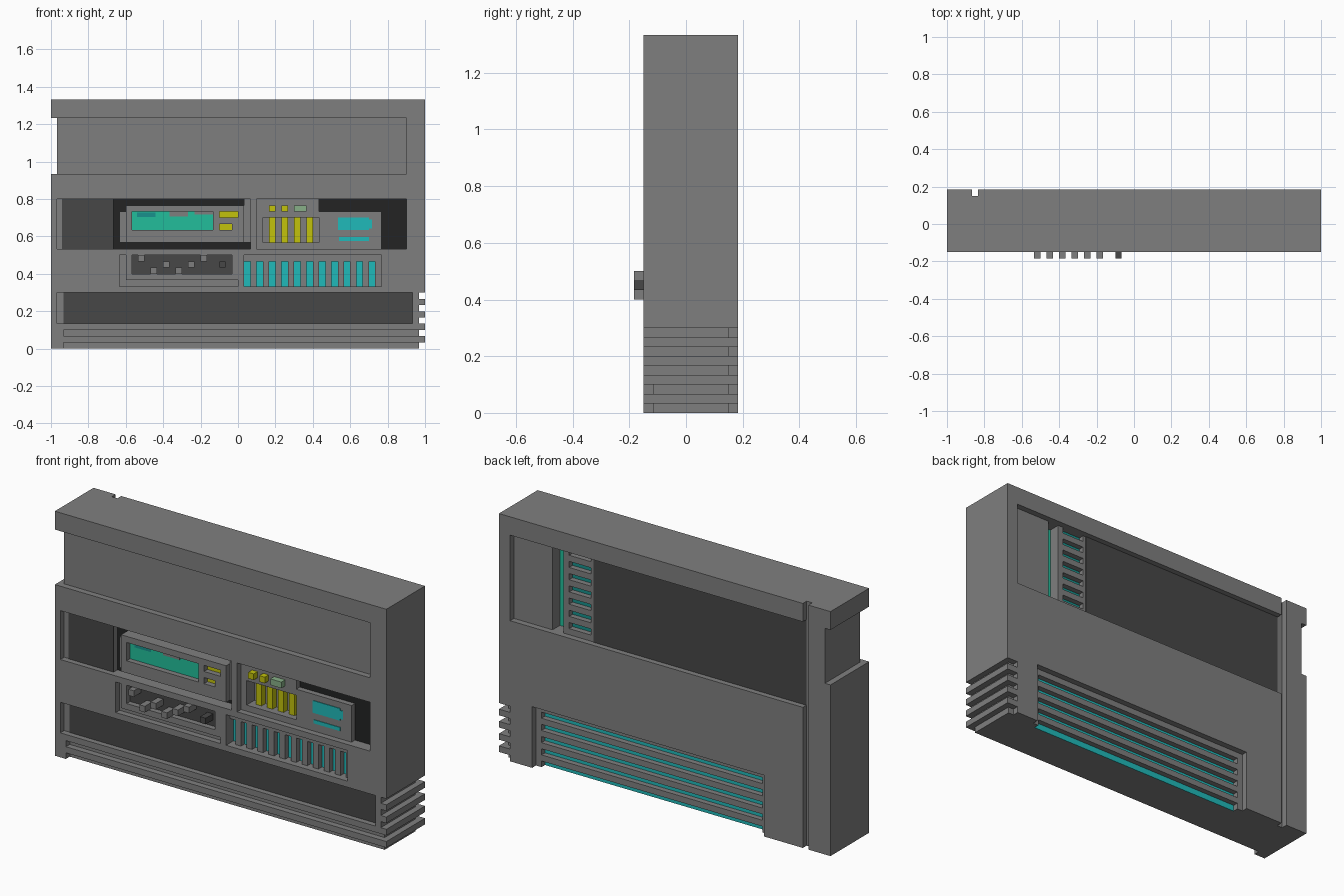
import bpy, bmesh

if "Cube" in bpy.data.objects:
    bpy.data.objects.remove(bpy.data.objects["Cube"], do_unlink=True)

U = 1 / 30  # grid unit: body is 60 x 10 x 40 units


def material(name, r, g, b):
    lin = [(v / 255 / 12.92 if v < 11 else ((v / 255 + 0.055) / 1.055) ** 2.4) for v in (r, g, b)]
    m = bpy.data.materials.new(name)
    m.use_nodes = True
    m.diffuse_color = (*lin, 1)
    m.node_tree.nodes["Principled BSDF"].inputs["Base Color"].default_value = (*lin, 1)
    return m


GREY = material("casing grey", 127, 127, 127)
DARK = material("dark grey", 71, 71, 71)
BLACK = material("black", 35, 36, 36)
CYAN = material("cyan", 32, 186, 186)
TEAL = material("dark teal", 24, 145, 140)
GREEN = material("screen green", 34, 190, 155)
YELLOW = material("yellow", 194, 194, 12)
PALE = material("pale green", 135, 175, 135)


def boxes(name, mat, *specs):
    """One object from boxes given as (x0, x1, y0, y1, z0, z1) in grid units."""
    bm = bmesh.new()
    for x0, x1, y0, y1, z0, z1 in specs:
        vs = bmesh.ops.create_cube(bm, size=1)["verts"]
        for v in vs:
            v.co.x = (x1 if v.co.x > 0 else x0) * U - 1
            v.co.y = (y1 if v.co.y > 0 else y0) * U - 0.15
            v.co.z = (z1 if v.co.z > 0 else z0) * U
    mesh = bpy.data.meshes.new(name)
    bm.to_mesh(mesh)
    bm.free()
    mesh.materials.append(mat)
    ob = bpy.data.objects.new(name, mesh)
    bpy.context.scene.collection.objects.link(ob)
    return ob


def cut(target, *specs):
    """Cut disjoint boxes out of the target."""
    tool = boxes("cutter", GREY, *specs)
    tool.hide_render = True
    mod = target.modifiers.new("cut", "BOOLEAN")
    mod.operation, mod.solver, mod.object = "DIFFERENCE", "EXACT", tool
    bpy.context.view_layer.objects.active = target
    bpy.ops.object.modifier_apply(modifier=mod.name)
    bpy.data.objects.remove(tool, do_unlink=True)


body = boxes("casing", GREY, (0, 60, 0, 10, 0, 40))
FINS = (2, 4, 6, 8)

# Upper front recess, and the notch in the right end
cut(body, (-1, 57, -1, 1, 28, 37))
cut(body, (-1, 1, -1, 11, 28, 37))

# Control bay: two shallow recesses, then the deeper wells
cut(body, (1, 32, -1, 1, 16, 24), (33, 57, -1, 1, 16, 24))
cut(body, (10, 32, -1, 2, 16, 24), (53, 57, -1, 2, 16, 24))
cut(body, (43, 54, -1, 2, 22, 24))
cut(body, (34, 43, -1, 3, 17, 21))

# Slider panel
cut(body, (11, 12, -1, 1, 10, 15), (13, 29, -1, 1, 12, 15))
cut(body, (11, 30, -1, 1, 10, 11))

# Front vent
cut(body, (31, 53, -1, 1, 10, 15))
cut(body, *[(31 + 2 * n, 32 + 2 * n, -1, 2, 10, 14) for n in range(11)])

# Lower front recess and grooves
cut(body, (1, 58, -1, 1, 4, 9))
cut(body, (2, 61, -1, 1, 2, 3), (2, 61, -1, 1, -1, 1))

# Side fins wrapping onto the back
cut(body, *[(59, 61, -2, 11, k, k + 1) for k in FINS], (59, 61, -2, 11, -1, 1))
cut(body, *[(58, 61, 9, 11, k, k + 1) for k in FINS], (58, 61, 9, 11, -1, 1))

# Back: vertical groove, window, ladder slots
cut(body, (4, 5, 9, 11, -1, 41))
cut(body, (4, 58, 9, 11, 23, 37))
cut(body, *[(44, 48, 8, 11, k, k + 1) for k in range(24, 37, 2)], (49, 51, 7, 11, 23, 37))

# Back vent
cut(body, (12, 54, 9, 11, -1, 10))
cut(body, *[(13, 53, 8, 11, k, k + 1) for k in FINS], (13, 53, 8, 11, -1, 1))

# Coloured floors of the recesses
F = 0.1
boxes("bay_dark_floor", DARK, (1.8, 10, 1 - F, 1 - F / 2 + 0.1, 16, 24))
boxes("lower_dark_floor", DARK, (2, 58, 1 - F, 1.05, 4, 9))
boxes("slider_floor", DARK, (13, 29, 1 - F, 1.05, 12, 15))
boxes("well_floors", BLACK, (10, 32, 2 - F, 2.05, 16, 24), (53, 57, 2 - F, 2.05, 16, 24),
      (43, 53, 2 - F, 2.05, 22, 24))
boxes("front_vent_floor", CYAN, (31, 52, 2 - F, 2.05, 10, 14))
boxes("window_pane", DARK, (5, 43.5, 8.95, 9 + F, 23, 37))
boxes("ladder_floor", TEAL, *[(44, 48, 7.95, 8 + F, k, k + 1) for k in range(24, 37, 2)])
boxes("slot_floor", GREEN, (49, 51, 6.95, 7 + F, 23, 37))
boxes("back_vent_floor", CYAN, *[(13, 53, 7.95, 8 + F, k, k + 1) for k in (0,) + FINS])

# Display: backing, raised frame, screen and two buttons
boxes("display_backing", GREY, (11, 12, 1, 2, 17, 22), (12, 31, 1, 2, 17, 23), (31, 32, 1, 2, 17, 24))
boxes("display_frame", GREY, (12, 31, 0, 1, 17, 19), (12, 31, 0, 1, 22, 23), (12, 13, 0, 1, 19, 22),
      (26, 27, 0, 1, 19, 22), (30, 31, 0, 1, 19, 22), (27, 30, 0, 1, 20, 21), (29, 30, 0, 1, 19, 20))
boxes("screen", GREEN, (13, 26, 1 - F, 1.05, 19, 22))
boxes("screen_mark", TEAL, (13.8, 16.8, 0.85, 0.95, 21.1, 21.8))
boxes("screen_highlights", GREY, (19, 22, 0.85, 0.95, 21.2, 22), (23, 26, 0.85, 0.95, 21.5, 22))
boxes("display_buttons", YELLOW, (27, 30, 1 - F, 1.05, 21, 22), (27, 29, 1 - F, 1.05, 19, 20))

# Right-hand instrument panel
boxes("yellow_bars", YELLOW, *[(i, i + 1, 2, 3, 17, 21) for i in (35, 37, 39, 41)])
boxes("yellow_keys", YELLOW, (35, 36, 0, 1, 22, 23), (37, 38, 0, 1, 22, 23))
boxes("green_key", PALE, (39, 41, 0, 1, 22, 23))
boxes("panel_readout", CYAN, (46, 51, 1 - F, 1.05, 19, 21), (51, 51.5, 1 - F, 1.05, 19.3, 20.7),
      (46.2, 51, 1 - F, 1.05, 17.3, 17.9))

# Sliders
boxes("slider_knobs", GREY, *[(14 + 2 * n, 15 + 2 * n, -1, 1, k, k + 1)
                              for n, k in enumerate((14, 12, 13, 12, 13, 14))])
boxes("dark_knob", DARK, (27, 28, -1, 1, 13, 14))
